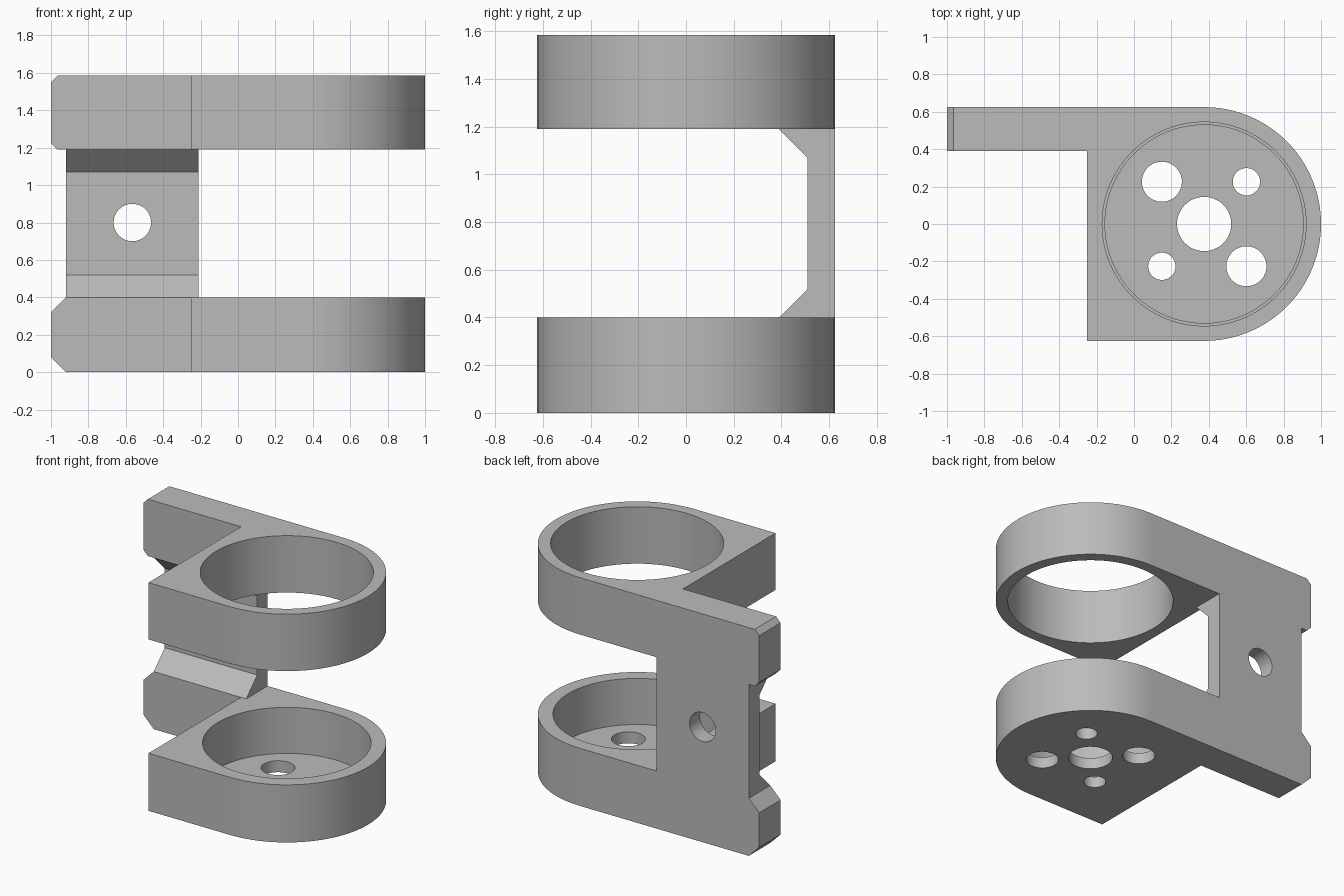
import bpy
import bmesh
from math import sin, cos, pi, radians
from mathutils import Vector

cube = bpy.data.objects.get("Cube")
if cube:
    bpy.data.objects.remove(cube, do_unlink=True)

grey = bpy.data.materials.new("plain grey")
grey.use_nodes = True
grey.diffuse_color = (0.5, 0.5, 0.5, 1)
grey.node_tree.nodes["Principled BSDF"].inputs["Base Color"].default_value = (0.5, 0.5, 0.5, 1)

AXIS_X, OUTER, BACK = 0.375, 0.625, 0.625


def prism(name, points, axis, start, end):
    """Extrude a flat profile along an axis; points hold the other two coordinates in order."""
    bm = bmesh.new()
    verts = []
    for p in points:
        co = list(p)
        co.insert(axis, start)
        verts.append(bm.verts.new(co))
    face = bm.faces.new(verts)
    shift = Vector((0, 0, 0))
    shift[axis] = end - start
    moved = bmesh.ops.extrude_face_region(bm, geom=[face])["geom"]
    bmesh.ops.translate(bm, vec=shift, verts=[v for v in moved if isinstance(v, bmesh.types.BMVert)])
    bmesh.ops.recalc_face_normals(bm, faces=bm.faces)
    mesh = bpy.data.meshes.new(name)
    bm.to_mesh(mesh)
    bm.free()
    mesh.materials.append(grey)
    obj = bpy.data.objects.new(name, mesh)
    bpy.context.collection.objects.link(obj)
    return obj


def circle(u, v, r, n=96):
    return [(u + r * cos(2 * pi * i / n), v + r * sin(2 * pi * i / n)) for i in range(n)]


def combine(target, other, operation):
    mod = target.modifiers.new(operation, "BOOLEAN")
    mod.operation, mod.solver, mod.object = operation, "EXACT", other
    bpy.context.view_layer.objects.active = target
    bpy.ops.object.modifier_apply(modifier=mod.name)
    bpy.data.objects.remove(other, do_unlink=True)


def holder(name, left, low, high):
    """Block with a square left side and a half-round right side."""
    n = 48
    arc = [(AXIS_X + OUTER * cos(a), OUTER * sin(a))
           for a in (-pi / 2 + pi * i / n for i in range(n + 1))]
    return prism(name, [(left, BACK), (left, -OUTER)] + arc, 2, low, high)


def lug(name, low, high, c):
    """Side arm with chamfered end corners."""
    profile = [(-0.1, low), (-1 + c, low), (-1, low + c),
               (-1, high - c), (-1 + c, high), (-0.1, high)]
    return prism(name, profile, 1, 0.39, BACK)


# Lower cup and upper ring, each with its arm
bracket = holder("clamp_bracket", -0.25, 0, 0.4)
combine(bracket, lug("lower_arm", 0, 0.4, 0.08), "UNION")
upper = holder("upper_ring", -0.25, 1.19, 1.585)
combine(upper, lug("upper_arm", 1.19, 1.585, 0.035), "UNION")

# Back web with sloped gussets at both ends
web = prism("back_web", [(BACK, 0.3), (0.39, 0.3), (0.39, 0.4), (0.51, 0.52),
                         (0.51, 1.07), (0.39, 1.19), (0.39, 1.3), (BACK, 1.3)], 0, -0.92, -0.21)
combine(bracket, web, "UNION")
combine(bracket, upper, "UNION")

# Bores
combine(bracket, prism("cup_bore", circle(AXIS_X, 0, 0.53), 2, 0.08, 0.8), "DIFFERENCE")
combine(bracket, prism("ring_bore", circle(AXIS_X, 0, 0.545), 2, 0.9, 1.8), "DIFFERENCE")

# Floor holes: one in the centre, four around it
d = 0.226
for x, y, r in [(0, 0, 0.145), (-d, d, 0.107), (d, -d, 0.107), (d, d, 0.073), (-d, -d, 0.073)]:
    combine(bracket, prism("floor_hole", circle(AXIS_X + x, y, r, 48), 2, -0.1, 0.2), "DIFFERENCE")

# Screw hole through the web
combine(bracket, prism("web_hole", circle(-0.565, 0.8, 0.1, 48), 1, 0.3, 0.8), "DIFFERENCE")

bpy.ops.object.select_all(action="DESELECT")
bracket.select_set(True)
bpy.context.view_layer.objects.active = bracket
bpy.ops.object.shade_smooth_by_angle(angle=radians(30))
